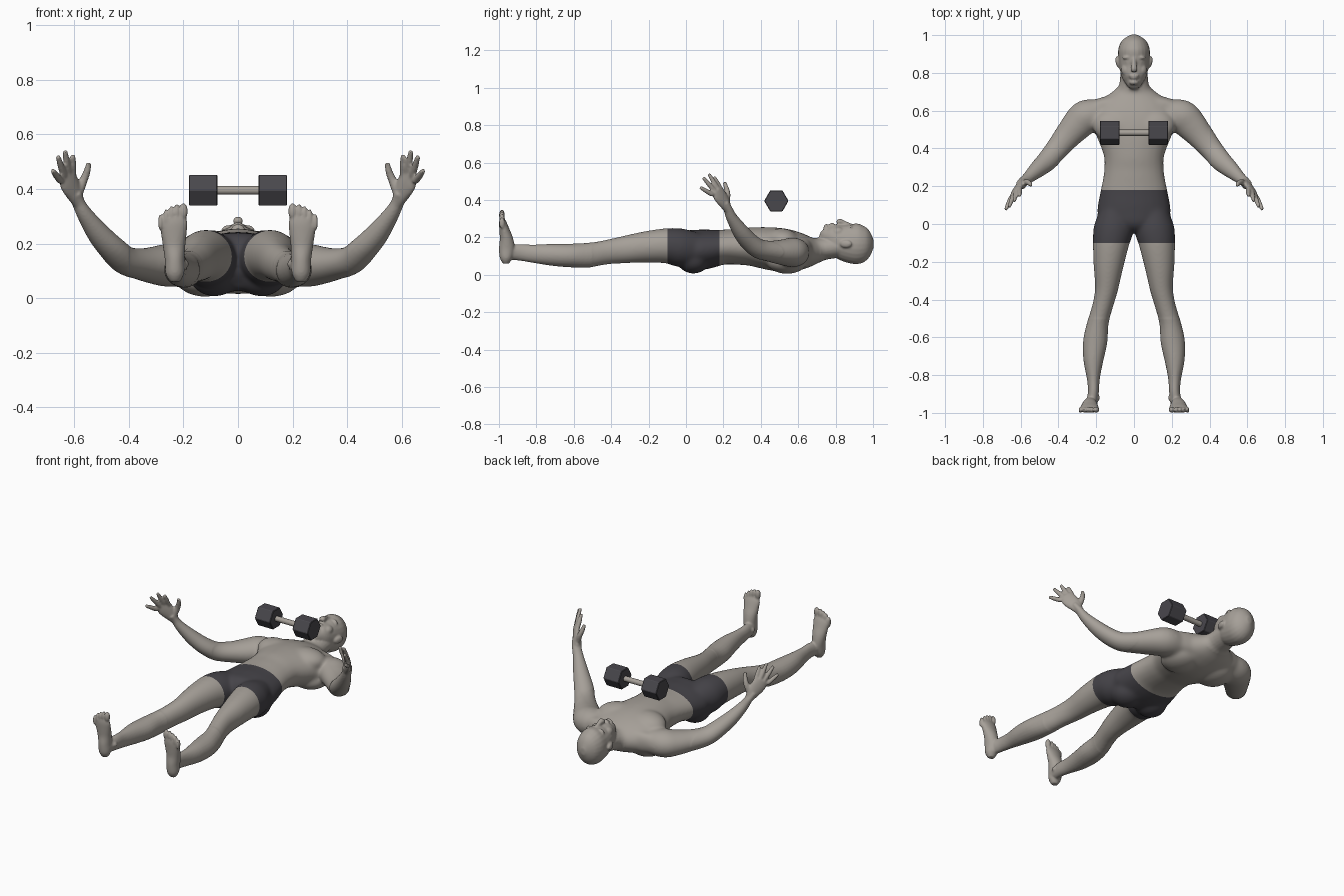
import bpy
import bmesh
import math
from mathutils import Matrix, Vector

cube = bpy.data.objects.get("Cube")
if cube:
    bpy.data.objects.remove(cube, do_unlink=True)


def make_material(name, color):
    mat = bpy.data.materials.new(name)
    mat.use_nodes = True
    mat.diffuse_color = (*color, 1)
    mat.node_tree.nodes["Principled BSDF"].inputs["Base Color"].default_value = (*color, 1)
    return mat


skin = make_material("warm grey skin", (.38, .35, .315))
cloth = make_material("dark shorts", (.06, .057, .066))
iron = make_material("dark iron", (.066, .063, .073))

body_bm = bmesh.new()
SIDES = 24
STEPS = 4


def catmull(a, b, c, d, t):
    """Smooth value between b and c."""
    return .5 * (2 * b + (c - a) * t + (2 * a - 5 * b + 4 * c - d) * t * t
                 + (3 * b - a - 3 * c + d) * t ** 3)


def loft(rows, up=(0, 0, 1), sides=(1,)):
    """Closed tube through rows of x, y, z, width radius, depth radius."""
    padded = [rows[0]] + list(rows) + [rows[-1]]
    fine = []
    for i in range(len(rows) - 1):
        for s in range(STEPS):
            quad = zip(*padded[i:i + 4])
            fine.append([catmull(*v, s / STEPS) for v in quad])
    fine.append(rows[-1])
    centres = [Vector(r[:3]) for r in fine]
    for side in sides:
        rings = []
        for i, row in enumerate(fine):
            nxt = centres[min(i + 1, len(fine) - 1)]
            prev = centres[max(i - 1, 0)]
            tangent = (nxt - prev).normalized()
            u = tangent.cross(Vector(up)).normalized()
            v = u.cross(tangent)
            ring = []
            for k in range(SIDES):
                a = math.tau * k / SIDES
                p = centres[i] + u * row[3] * math.cos(a) + v * row[4] * math.sin(a)
                ring.append(body_bm.verts.new((p.x * side, p.y, p.z)))
            rings.append(ring)
        for r0, r1 in zip(rings, rings[1:]):
            for k in range(SIDES):
                j = (k + 1) % SIDES
                body_bm.faces.new((r0[k], r0[j], r1[j], r1[k]))
        body_bm.faces.new(rings[0])
        body_bm.faces.new(rings[-1])


def blob(centre, radii, tilt=0, sides=(1,)):
    """Ellipsoid for a muscle or feature, tilted about z."""
    for side in sides:
        pos = Vector((centre[0] * side, centre[1], centre[2]))
        mat = (Matrix.Translation(pos) @ Matrix.Rotation(tilt * side, 4, "Z")
               @ Matrix.Diagonal((*radii, 1)))
        bmesh.ops.create_icosphere(body_bm, subdivisions=3, radius=1, matrix=mat)


BOTH = (1, -1)

# Torso and neck: y, centre z, half width, half depth
torso = [(-.04, .13, .05, .05), (0, .135, .16, .1), (.06, .133, .194, .108),
         (.12, .138, .189, .105), (.19, .147, .175, .094), (.25, .15, .163, .095),
         (.3, .15, .158, .098), (.36, .15, .16, .105), (.45, .14, .193, .115),
         (.53, .13, .225, .116), (.6, .125, .22, .104), (.66, .125, .17, .083),
         (.7, .13, .115, .066), (.74, .14, .078, .06), (.84, .155, .072, .06)]
loft([(0, y, z, w, d) for y, z, w, d in torso])

# Torso muscles
blob((.085, .04, .085), (.095, .09, .08), sides=BOTH)
blob((.1, .51, .185), (.12, .09, .064), tilt=.25, sides=BOTH)
blob((.12, .54, .072), (.11, .11, .068), sides=BOTH)
blob((.13, .64, .125), (.14, .04, .065), tilt=-.2, sides=BOTH)

# Head: y, centre z, half width, half depth
head = [(.733, .24, .026, .026), (.75, .222, .045, .05), (.78, .206, .064, .071),
        (.82, .185, .075, .091), (.87, .17, .082, .104), (.92, .165, .084, .108),
        (.96, .165, .071, .091), (.985, .165, .047, .063), (1.003, .165, .014, .02)]
loft([(0, y, z, w, d) for y, z, w, d in head])

# Face features
loft([(0, .88, .262, .012, .012), (0, .845, .276, .013, .014), (0, .82, .284, .018, .015),
      (0, .81, .276, .014, .01)])
blob((.032, .882, .25), (.03, .01, .019), tilt=-.1, sides=BOTH)
blob((.034, .86, .246), (.016, .008, .013), sides=BOTH)
blob((.038, .815, .228), (.03, .035, .028), sides=BOTH)
blob((0, .785, .263), (.026, .007, .016))
blob((0, .773, .261), (.022, .007, .016))
blob((0, .75, .25), (.026, .015, .022))
blob((.085, .855, .165), (.012, .033, .021), tilt=-.25, sides=BOTH)

# Arms
loft([(.17, .59, .12, .07, .07), (.25, .57, .12, .09, .08), (.3, .525, .12, .085, .071),
      (.36, .455, .125, .07, .058), (.415, .388, .14, .06, .052), (.46, .335, .18, .055, .047),
      (.51, .29, .235, .045, .041), (.56, .245, .305, .031, .029),
      (.585, .225, .35, .027, .022), (.6, .205, .385, .028, .02)], sides=BOTH)

# Hands: palm, four fingers and a thumb
palm_up = (.73, .68, .08)
loft([(.583, .226, .345, .022, .02), (.6, .206, .385, .036, .021),
      (.62, .18, .425, .044, .018), (.632, .163, .455, .036, .013)],
     up=palm_up, sides=BOTH)
fingers = [((.605, .19, .45), (.605, .15, .525)), ((.623, .172, .455), (.634, .122, .54)),
           ((.638, .153, .448), (.66, .092, .52)), ((.65, .142, .428), (.68, .075, .468))]
for base, tip in fingers:
    mid = [(a + b) / 2 for a, b in zip(base, tip)]
    loft([(*base, .013, .013), (*mid, .0125, .0125), (*tip, .009, .009)],
         up=palm_up, sides=BOTH)
loft([(.588, .215, .375, .018, .016), (.567, .222, .43, .016, .015),
      (.553, .215, .465, .013, .013), (.547, .205, .495, .009, .009)],
     up=palm_up, sides=BOTH)

# Legs
loft([(.1, .06, .135, .085, .09), (.11, -.03, .145, .105, .103), (.122, -.1, .155, .097, .095),
      (.135, -.22, .148, .08, .084), (.145, -.34, .133, .062, .073),
      (.165, -.43, .12, .055, .066), (.19, -.52, .105, .056, .066),
      (.205, -.62, .103, .064, .063), (.215, -.72, .107, .053, .058),
      (.215, -.82, .113, .034, .048), (.215, -.89, .12, .029, .044),
      (.225, -.955, .12, .031, .04)], sides=BOTH)
blob((.165, -.43, .152), (.036, .045, .032), sides=BOTH)
blob((.215, -.92, .125), (.035, .026, .022), sides=BOTH)

# Feet with toes pointing up
loft([(.23, -.962, .06, .018, .016), (.231, -.962, .09, .034, .034),
      (.232, -.958, .14, .036, .042), (.234, -.96, .19, .041, .036),
      (.235, -.97, .235, .047, .028), (.236, -.979, .275, .051, .021),
      (.237, -.984, .298, .045, .014)], up=(0, -1, 0), sides=BOTH)
for i in range(5):
    size = .016 if i == 0 else .0105 - .0004 * i
    blob((.2 + .02 * i + (.004 if i else 0), -.984, .318 - .0025 * i * i),
         (size, .016, .031), sides=BOTH)

# Fuse the parts into one smooth skin
bmesh.ops.recalc_face_normals(body_bm, faces=body_bm.faces)
mesh = bpy.data.meshes.new("body")
body_bm.to_mesh(mesh)
body_bm.free()
body = bpy.data.objects.new("body", mesh)
bpy.context.collection.objects.link(body)
remesh = body.modifiers.new("fuse", "REMESH")
remesh.mode = "VOXEL"
remesh.voxel_size = .0055
smooth = body.modifiers.new("soften", "SMOOTH")
smooth.factor = .5
smooth.iterations = 4
graph = bpy.context.evaluated_depsgraph_get()
fused = bpy.data.meshes.new_from_object(body.evaluated_get(graph))
body.modifiers.clear()
body.data = fused
fused.name = "body"
fused.materials.clear()
fused.materials.append(skin)
fused.materials.append(cloth)

# Blend the muscles of the trunk, hips and shoulders
bm = bmesh.new()
bm.from_mesh(fused)
trunk = [v for v in bm.verts if abs(v.co.x) < .4 and -.5 < v.co.y < .72]
for step in range(30):
    bmesh.ops.smooth_vert(bm, verts=trunk, factor=.5,
                          use_axis_x=True, use_axis_y=True, use_axis_z=True)

# Shorts: cut clean waist and hem lines, then colour the band between
WAIST, HEM = .18, -.1
for y in (WAIST, HEM):
    bmesh.ops.bisect_plane(bm, geom=bm.verts[:] + bm.edges[:] + bm.faces[:],
                           plane_co=(0, y, 0), plane_no=(0, 1, 0))
for f in bm.faces:
    c = f.calc_center_median()
    f.material_index = int(HEM < c.y < WAIST and abs(c.x) < .3)
    f.smooth = True
bm.to_mesh(fused)
bm.free()


# Dumbbell: two hexagonal weights on a round handle
def bar(name, x, length, radius, sides, mat):
    bpy.ops.mesh.primitive_cylinder_add(vertices=sides, radius=radius, depth=length)
    obj = bpy.context.object
    obj.name = name
    obj.data.transform(Matrix.Rotation(math.pi / 2, 4, "Y"))
    obj.location = (x, .483, .395)
    obj.data.materials.append(mat)
    return obj


for name, s in (("left_weight", 1), ("right_weight", -1)):
    weight = bar(name, .128 * s, .104, .065, 6, iron)
    bevel = weight.modifiers.new("edge", "BEVEL")
    bevel.width = .003
bar("handle", 0, .16, .016, 20, skin)
bpy.ops.object.shade_smooth_by_angle()
